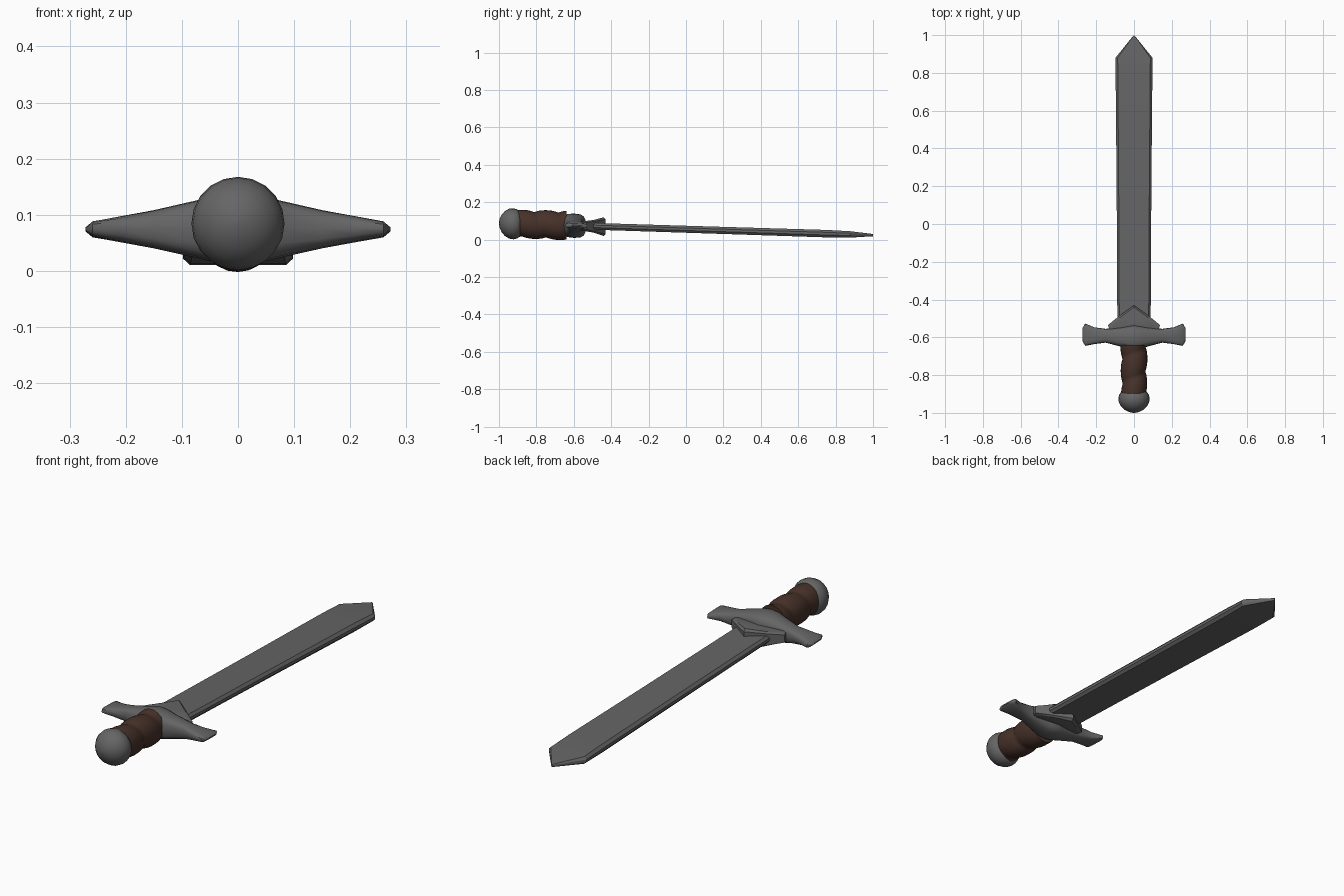
import bpy, bmesh, math

if "Cube" in bpy.data.objects:
    bpy.data.objects.remove(bpy.data.objects["Cube"])

def material(name, rgb):
    m = bpy.data.materials.new(name)
    m.diffuse_color = (*rgb, 1)
    m.use_nodes = True
    m.node_tree.nodes["Principled BSDF"].inputs["Base Color"].default_value = m.diffuse_color
    return m

steel = material("grey steel", (0.13, 0.13, 0.13))
leather = material("brown leather", (0.062, 0.031, 0.022))

def axis_z(y):
    """Height of the slightly tilted sword axis at y."""
    return 0.024 + 0.0315 * (1 - y)

def loft(name, rings, mat, angle=40):
    """Skin a list of equal-length rings; z is measured from the sword axis."""
    bm = bmesh.new()
    loops = [[bm.verts.new((x, y, z + axis_z(y))) for x, y, z in r] for r in rings]
    n = len(rings[0])
    for a, b in zip(loops, loops[1:]):
        for i in range(n):
            j = (i + 1) % n
            bm.faces.new((a[i], a[j], b[j], b[i]))
    bm.faces.new(loops[0])
    bm.faces.new(loops[-1])
    bmesh.ops.recalc_face_normals(bm, faces=bm.faces)
    me = bpy.data.meshes.new(name)
    bm.to_mesh(me)
    bm.free()
    me.materials.append(mat)
    ob = bpy.data.objects.new(name, me)
    bpy.context.collection.objects.link(ob)
    bpy.ops.object.select_all(action='DESELECT')
    bpy.context.view_layer.objects.active = ob
    ob.select_set(True)
    bpy.ops.object.shade_smooth_by_angle(angle=math.radians(angle))
    return ob

def circle(n):
    return [2 * math.pi * i / n for i in range(n)]

# Blade: flat section with narrow bevelled edges, pointed end
def blade_ring(y, w, t):
    e = w * 0.88
    return [(w, y, t * .35), (e, y, t), (-e, y, t), (-w, y, t * .35),
            (-w, y, -t * .35), (-e, y, -t), (e, y, -t), (w, y, -t * .35)]

loft("blade", [blade_ring(*s) for s in
     [(-0.56, 0.088, 0.018), (0.2, 0.092, 0.019), (0.75, 0.097, 0.02),
      (0.88, 0.098, 0.017), (0.999, 0.002, 0.006)]], steel, 25)

# Crossguard: arms swell at the middle and flare towards thin tips
arm = [(0.272, -0.62, -0.55, 0.003), (0.259, -0.645, -0.527, 0.014),
       (0.21, -0.636, -0.547, 0.023), (0.15, -0.628, -0.555, 0.034),
       (0.075, -0.648, -0.548, 0.051), (0.03, -0.66, -0.54, 0.062)]

def guard_ring(x, y0, y1, h):
    ring = []
    for a in circle(16):
        c, s = math.cos(a), math.sin(a)
        ring.append((x, (y0 + y1) / 2 + (y1 - y0) / 2 * math.copysign(abs(c) ** .65, c),
                     h * math.copysign(abs(s) ** .65, s)))
    return ring

stations = [(-x, a, b, h) for x, a, b, h in arm] + [(0, -0.663, -0.535, 0.065)] + arm[::-1]
loft("crossguard", [guard_ring(*s) for s in stations], steel, 45)

# Chevron collar where the blade enters the guard
half = [(0.08, -0.488), (0.138, -0.535), (0.13, -0.56), (0.06, -0.60)]
outline = [(0, -0.43)] + half + [(0, -0.62)] + [(-x, y) for x, y in half[::-1]]

def collar_ring(k, scale):
    return [(x * scale, -0.54 + (y + 0.54) * scale, k * (0.05 - 0.2 * abs(x)))
            for x, y in outline]

loft("collar", [collar_ring(k, s) for k, s in
     [(-1, 0.9), (-0.8, 1), (0.8, 1), (1, 0.9)]], steel, 25)

# Grip: leather wound in a spiral with overlapping ridges
def grip_ring(y):
    ring = []
    for a in circle(24):
        f = (y / 0.13 + a / (2 * math.pi)) % 1
        r = 0.061 + 0.013 * math.sin(math.pi * f) ** 0.6 + 0.012 * (y + 0.78)
        ring.append((r * 0.95 * math.cos(a), y, r * 1.05 * math.sin(a)))
    return ring

loft("grip", [grip_ring(-0.90 + 0.26 * i / 26) for i in range(27)], leather, 50)

# Pommel: ball with its inner side cut flat
pommel = [(-1.0, 0.004), (-0.996, 0.025), (-0.985, 0.048), (-0.968, 0.067),
          (-0.945, 0.08), (-0.922, 0.083), (-0.903, 0.078), (-0.889, 0.068),
          (-0.884, 0.055)]
loft("pommel", [[(r * math.cos(a), y, r * math.sin(a)) for a in circle(20)]
                for y, r in pommel], steel, 50)
